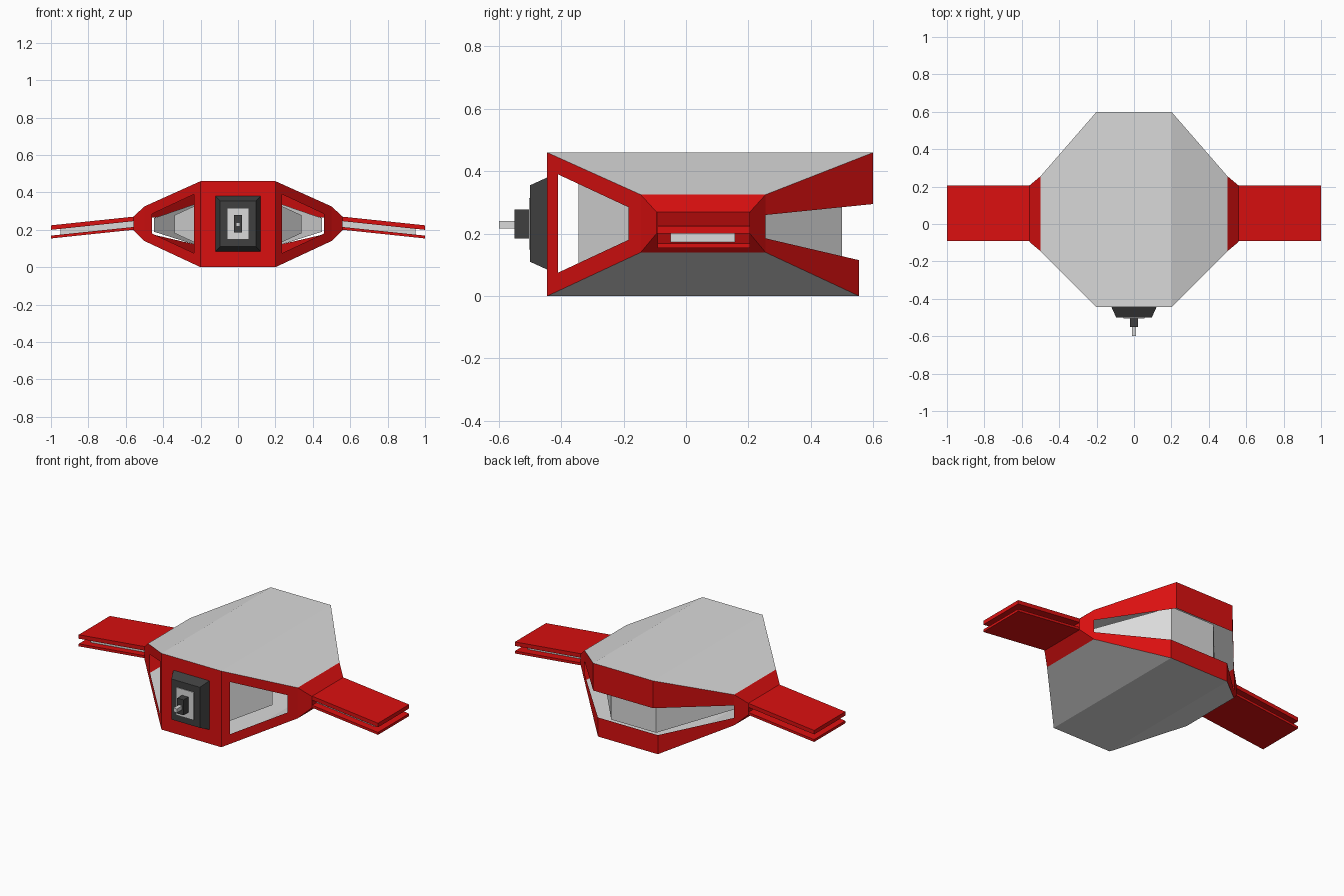
import bpy
from mathutils import Vector

cube = bpy.data.objects.get("Cube")
if cube:
    bpy.data.objects.remove(cube, do_unlink=True)


def material(name, color):
    m = bpy.data.materials.new(name)
    m.use_nodes = True
    m.diffuse_color = (*color, 1)
    m.node_tree.nodes["Principled BSDF"].inputs["Base Color"].default_value = (*color, 1)
    return m


RED = material("red paint", (0.70, 0.005, 0.005))
GREY = material("light grey", (0.70, 0.70, 0.70))
DARK = material("charcoal", (0.05, 0.05, 0.05))


def build(name, polys, mat, centre=None, mirror=True):
    """Flat polygons turned to face away from a centre point."""
    verts = [Vector(v) for p in polys for v in p]
    mid = Vector(centre) if centre else sum(verts, Vector()) / len(verts)
    coords, faces = [], []
    for p in polys:
        pts = [Vector(v) for v in p]
        normal = (pts[1] - pts[0]).cross(pts[2] - pts[0])
        if normal.dot(sum(pts, Vector()) / len(pts) - mid) < 0:
            pts.reverse()
        faces.append(range(len(coords), len(coords) + len(pts)))
        coords += pts
    me = bpy.data.meshes.new(name)
    me.from_pydata(coords, [], [list(f) for f in faces])
    me.materials.append(mat)
    ob = bpy.data.objects.new(name, me)
    bpy.context.collection.objects.link(ob)
    if mirror:
        ob.modifiers.new("mirror", "MIRROR")
    return ob


def bridge(a, b):
    n = len(a)
    return [[a[i], a[(i + 1) % n], b[(i + 1) % n], b[i]] for i in range(n)]


def loft(name, a, b, mat, mirror=True):
    """Closed solid between two matching rings."""
    return build(name, bridge(a, b) + [a, b], mat, None, mirror)


def ring_x(x, y0, y1, z0, z1):
    return [(x, y0, z0), (x, y1, z0), (x, y1, z1), (x, y0, z1)]


def ring_y(y, w, z0, z1):
    return [(-w, y, z0), (w, y, z0), (w, y, z1), (-w, y, z1)]


def wall(a, b):
    """Upright panel between two (x, y, z_low, z_high) edges."""
    return [(a[0], a[1], a[2]), (b[0], b[1], b[2]), (b[0], b[1], b[3]), (a[0], a[1], a[3])]


MID = (0, 0.05, 0.23)
FRONT, BACK, LOW_BACK = -0.445, 0.6, 0.555
SIDE_F, SIDE_B = -0.145, 0.255


# Roof and floor plates
def plate(name, back, z, edge_z):
    build(name, [
        [(0, FRONT, z), (0.2, FRONT, z), (0.2, back, z), (0, back, z)],
        [(0.2, FRONT, z), (0.5, SIDE_F, edge_z), (0.5, SIDE_B, edge_z), (0.2, back, z)],
    ], GREY, MID)


plate("roof", BACK, 0.46, 0.325)
plate("floor", LOW_BACK, 0, 0.14)

# Nose panel and front window frames
build("nose_panel", [wall((0, FRONT, 0, 0.46), (0.2, FRONT, 0, 0.46))], RED, MID)
outer = wall((0.2, FRONT, 0, 0.46), (0.5, SIDE_F, 0.14, 0.325))
inner = wall((0.235, -0.41, 0.075, 0.39), (0.46, -0.185, 0.18, 0.285))
build("front_window_frame", bridge(outer, inner), RED, MID)

# Rear bands above and below the open slot
for name, y, z0, z1, e0, e1 in (("upper_rear_band", BACK, 0.295, 0.46, 0.26, 0.325),
                                ("lower_rear_band", LOW_BACK, 0, 0.115, 0.14, 0.185)):
    build(name, [wall((0, y, z0, z1), (0.2, y, z0, z1)),
                 wall((0.2, y, z0, z1), (0.5, SIDE_B, e0, e1))], RED, MID)

# Inner cabin walls
nose, tail = (0.15, -0.345, 0.095, 0.365), (0.15, 0.5, 0.095, 0.365)
build("inner_front_wall", [wall((0, *nose[1:]), nose),
                           wall(nose, (0.34, -0.155, 0.182, 0.278))], GREY, MID)
build("inner_rear_wall", [wall((0, *tail[1:]), tail),
                          wall(tail, (0.45, 0.155, 0.19, 0.262))], GREY, MID)

# Wing hubs and layered wings
hub_in = ring_x(0.5, SIDE_F, SIDE_B, 0.14, 0.325)
hub_out = ring_x(0.56, -0.095, 0.205, 0.2, 0.27)
build("wing_hub", bridge(hub_in, hub_out) + [hub_out], RED, (0.4, 0.05, 0.23))


def wing(name, tip, y0, y1, z0, z1, mat):
    drop = (tip - 0.56) * 0.105
    loft(name, ring_x(0.56, y0, y1, z0, z1),
         ring_x(tip, y0, y1, z0 - drop, z1 - drop), mat)


wing("upper_wing_plate", 1.0, -0.092, 0.205, 0.246, 0.27, RED)
wing("lower_wing_plate", 1.0, -0.092, 0.205, 0.2, 0.215, RED)
wing("wing_core", 0.95, -0.05, 0.157, 0.215, 0.246, GREY)

# Nose gun
loft("gun_mount", ring_y(FRONT, 0.12, 0.085, 0.38), ring_y(-0.5, 0.095, 0.11, 0.355), DARK, False)
loft("gun_plate", ring_y(-0.5, 0.057, 0.15, 0.315), ring_y(-0.504, 0.057, 0.15, 0.315), GREY, False)
loft("gun_body", ring_y(-0.5, 0.021, 0.185, 0.278), ring_y(-0.55, 0.021, 0.185, 0.278), DARK, False)
loft("gun_barrel", ring_y(-0.55, 0.012, 0.217, 0.24), ring_y(-0.6, 0.012, 0.217, 0.24), GREY, False)
